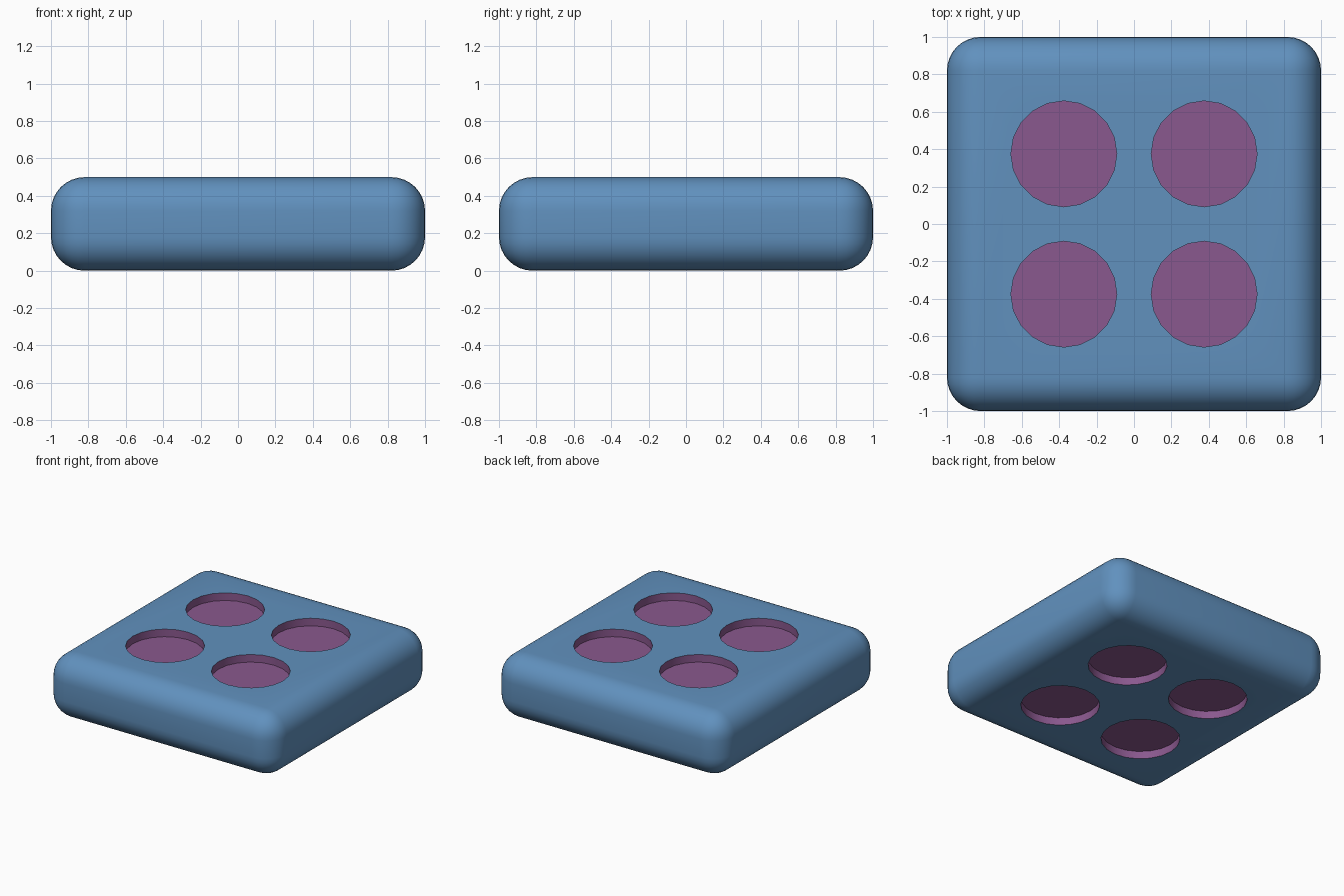
import bpy, bmesh, math
from mathutils import Matrix

if "Cube" in bpy.data.objects:
    bpy.data.objects.remove(bpy.data.objects["Cube"])


def material(name, rgb):
    m = bpy.data.materials.new(name)
    m.diffuse_color = (*rgb, 1)
    m.use_nodes = True
    m.node_tree.nodes["Principled BSDF"].inputs["Base Color"].default_value = m.diffuse_color
    return m


blue = material("body blue", (0.119, 0.283, 0.515))
purple = material("recess purple", (0.254, 0.098, 0.271))

H, R, DEPTH, POS = 0.5, 0.283, 0.06, 0.375


def make_object(name, bm):
    me = bpy.data.meshes.new(name)
    bmesh.ops.recalc_face_normals(bm, faces=bm.faces)
    bm.to_mesh(me)
    bm.free()
    ob = bpy.data.objects.new(name, me)
    bpy.context.collection.objects.link(ob)
    me.materials.append(blue)
    me.materials.append(purple)
    return ob


# Rounded slab
bm = bmesh.new()
bmesh.ops.create_cube(bm, size=1, matrix=Matrix.Translation((0, 0, H / 2)) @ Matrix.Diagonal((2, 2, H, 1)))
bmesh.ops.bevel(bm, geom=bm.edges[:], offset=0.18, segments=8, profile=0.5, affect='EDGES')
slab = make_object("rounded_slab", bm)

# Cutters for the round recesses, four on top and four underneath
bm = bmesh.new()
for x in (-POS, POS):
    for y in (-POS, POS):
        for z in (0, H):
            bmesh.ops.create_cone(bm, cap_ends=True, segments=20, radius1=R, radius2=R,
                                  depth=2 * DEPTH, matrix=Matrix.Translation((x, y, z)))
for f in bm.faces:
    f.material_index = 1
cutter = make_object("recess_cutter", bm)
cutter.hide_render = True

mod = slab.modifiers.new("recesses", 'BOOLEAN')
mod.operation = 'DIFFERENCE'
mod.solver = 'EXACT'
mod.object = cutter
bpy.context.view_layer.objects.active = slab
slab.select_set(True)
bpy.ops.object.modifier_apply(modifier=mod.name)
bpy.data.objects.remove(cutter)

bpy.ops.object.select_all(action='DESELECT')
slab.select_set(True)
bpy.context.view_layer.objects.active = slab
bpy.ops.object.shade_smooth_by_angle(angle=math.radians(35))
